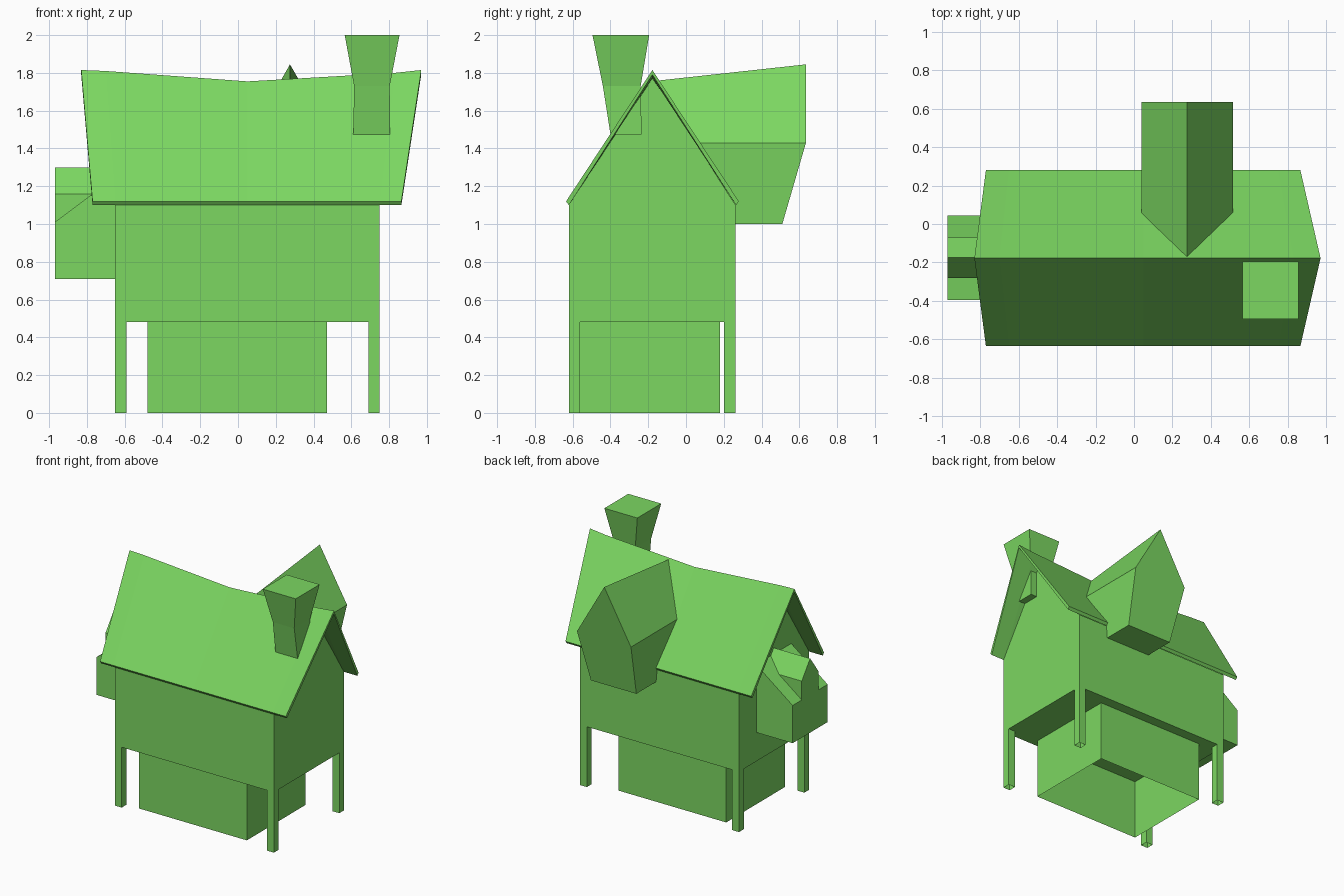
import bpy, bmesh

if "Cube" in bpy.data.objects:
    bpy.data.objects.remove(bpy.data.objects["Cube"])

green = bpy.data.materials.new("green")
green.diffuse_color = (0.2, 0.68, 0.12, 1)
green.use_nodes = True
green.node_tree.nodes["Principled BSDF"].inputs["Base Color"].default_value = green.diffuse_color


def loft(name, rings, start=True, end=True, skip=()):
    """Join rings of equal point count; optional end caps, skip drops sides."""
    bm = bmesh.new()
    vs = [[bm.verts.new(p) for p in r] for r in rings]
    n = len(rings[0])
    for a, b in zip(vs, vs[1:]):
        for i in range(n):
            if i not in skip:
                j = (i + 1) % n
                bm.faces.new((a[i], a[j], b[j], b[i]))
    if start:
        bm.faces.new(vs[0][::-1])
    if end:
        bm.faces.new(vs[-1])
    bmesh.ops.recalc_face_normals(bm, faces=bm.faces)
    me = bpy.data.meshes.new(name)
    bm.to_mesh(me)
    bm.free()
    me.materials.append(green)
    ob = bpy.data.objects.new(name, me)
    bpy.context.collection.objects.link(ob)
    return ob


def rect(x0, x1, y0, y1, z):
    return [(x0, y0, z), (x1, y0, z), (x1, y1, z), (x0, y1, z)]


def along_x(profile, x):
    return [(x, y, z) for y, z in profile]


MID = -0.178  # y of the main ridge

# house body: walls, floor and gable ends, open beneath the roof
body = [(-0.62, 0.48), (0.262, 0.48), (0.262, 1.1), (MID, 1.785), (-0.62, 1.1)]
loft("house_body", [along_x(body, -0.65), along_x(body, 0.75)], skip=(2, 3))

# hollow lower box and corner legs, open at top and bottom
loft("lower_box", [rect(-0.48, 0.47, -0.56, 0.18, z) for z in (0, 0.48)],
     start=False, end=False)
for x, sx in ((-0.65, "left"), (0.69, "right")):
    for y, sy in ((-0.62, "front"), (0.202, "back")):
        loft(f"{sy}_{sx}_leg",
             [rect(x, x + 0.06, y, y + 0.06, z) for z in (0, 0.48)],
             start=False, end=False)

# sagging roof shell: eave x, ridge x, ridge z
stations = [(-0.77, -0.83, 1.815), (-0.65, -0.70, 1.81), (0.05, 0.05, 1.755),
            (0.75, 0.83, 1.80), (0.865, 0.97, 1.815)]
loft("roof", [[(e, -0.635, 1.12), (r, MID, z), (e, 0.28, 1.12),
               (e, 0.265, 1.10), (r, MID, z - 0.025), (e, -0.62, 1.10)]
              for e, r, z in stations])

# back dormer, its inner end following the roof slope
def dormer_ring(yp, zp, ye, yb):
    return [(0.275, yp, zp), (0.515, ye, 1.43), (0.48, yb, 1.0),
            (0.08, yb, 1.0), (0.04, ye, 1.43)]


loft("back_dormer", [dormer_ring(-0.17, 1.757, 0.055, 0.26),
                     dormer_ring(0.635, 1.845, 0.635, 0.51)], start=False)

# flared chimney
loft("chimney", [rect(0.61, 0.805, -0.40, -0.235, 1.475),
                 rect(0.615, 0.803, -0.44, -0.24, 1.73),
                 rect(0.565, 0.855, -0.495, -0.195, 2.0)])

# side bay with a lean-to top
bay = [(-0.97, 0.71), (-0.65, 0.71), (-0.65, 1.25), (-0.97, 1.01)]
loft("side_bay", [[(x, y, z) for x, z in bay] for y in (-0.395, 0.045)], skip=(1,))

# small gabled vent on the bay
def vent_ring(x, base):
    return along_x([(-0.28, base), (-0.07, base), (-0.07, 1.16),
                    (-0.175, 1.30), (-0.28, 1.16)], x)


loft("bay_vent", [vent_ring(-0.97, 1.01), vent_ring(-0.65, 1.15)], end=False)
